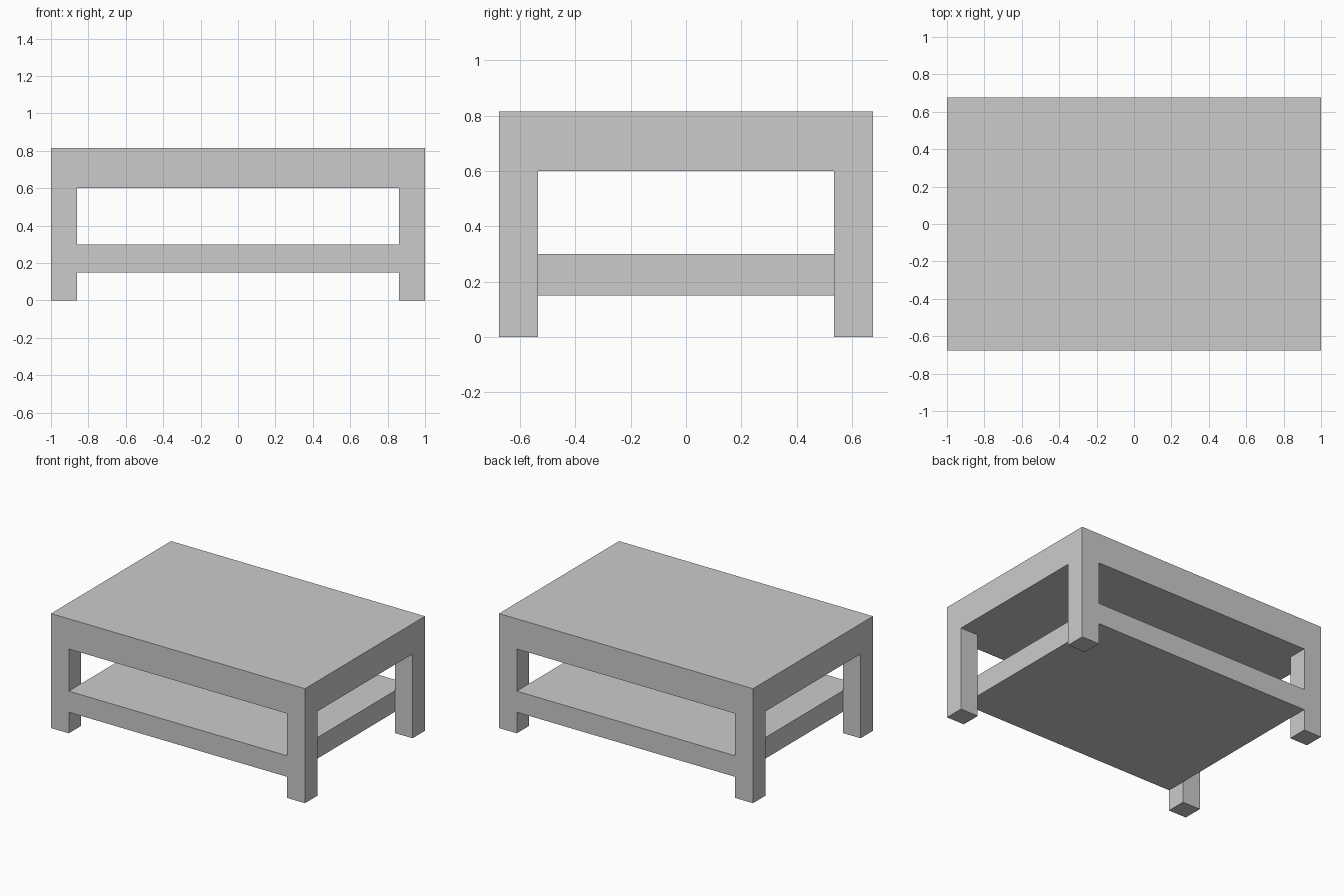
import bpy

# Remove the default cube
cube = bpy.data.objects.get("Cube")
if cube:
    bpy.data.objects.remove(cube, do_unlink=True)

GREY = (0.60, 0.60, 0.60, 1.0)
mat = bpy.data.materials.new("light grey")
mat.use_nodes = True
mat.diffuse_color = GREY
mat.node_tree.nodes["Principled BSDF"].inputs["Base Color"].default_value = GREY

# Overall half width, half depth, height and leg thickness
W, D, H, LEG = 1.0, 0.675, 0.815, 0.14
TOP_UNDERSIDE = 0.60
SHELF_LOW, SHELF_HIGH = 0.15, 0.30


def box(name, low, high):
    """Add a flat-shaded box between two opposite corners."""
    centre = [(a + b) / 2 for a, b in zip(low, high)]
    bpy.ops.mesh.primitive_cube_add(size=1, location=centre)
    obj = bpy.context.object
    obj.name = name
    obj.scale = [b - a for a, b in zip(low, high)]
    bpy.ops.object.transform_apply(location=False, rotation=False, scale=True)
    obj.data.materials.append(mat)
    return obj


# Thick table top with four legs standing flush under its corners
table = box("table_top", (-W, -D, TOP_UNDERSIDE), (W, D, H))
bpy.ops.object.mode_set(mode="OBJECT")
for depth_name, sy in (("front", -1), ("back", 1)):
    for side_name, sx in (("right", -1), ("left", 1)):
        xs = sorted((sx * W, sx * (W - LEG)))
        ys = sorted((sy * D, sy * (D - LEG)))
        box(f"{depth_name}_{side_name}_leg",
            (xs[0], ys[0], 0), (xs[1], ys[1], TOP_UNDERSIDE))

# Lower shelf: flush at front and back, set between the legs at the sides
box("lower_shelf", (-W + LEG, -D, SHELF_LOW), (W - LEG, D, SHELF_HIGH))
